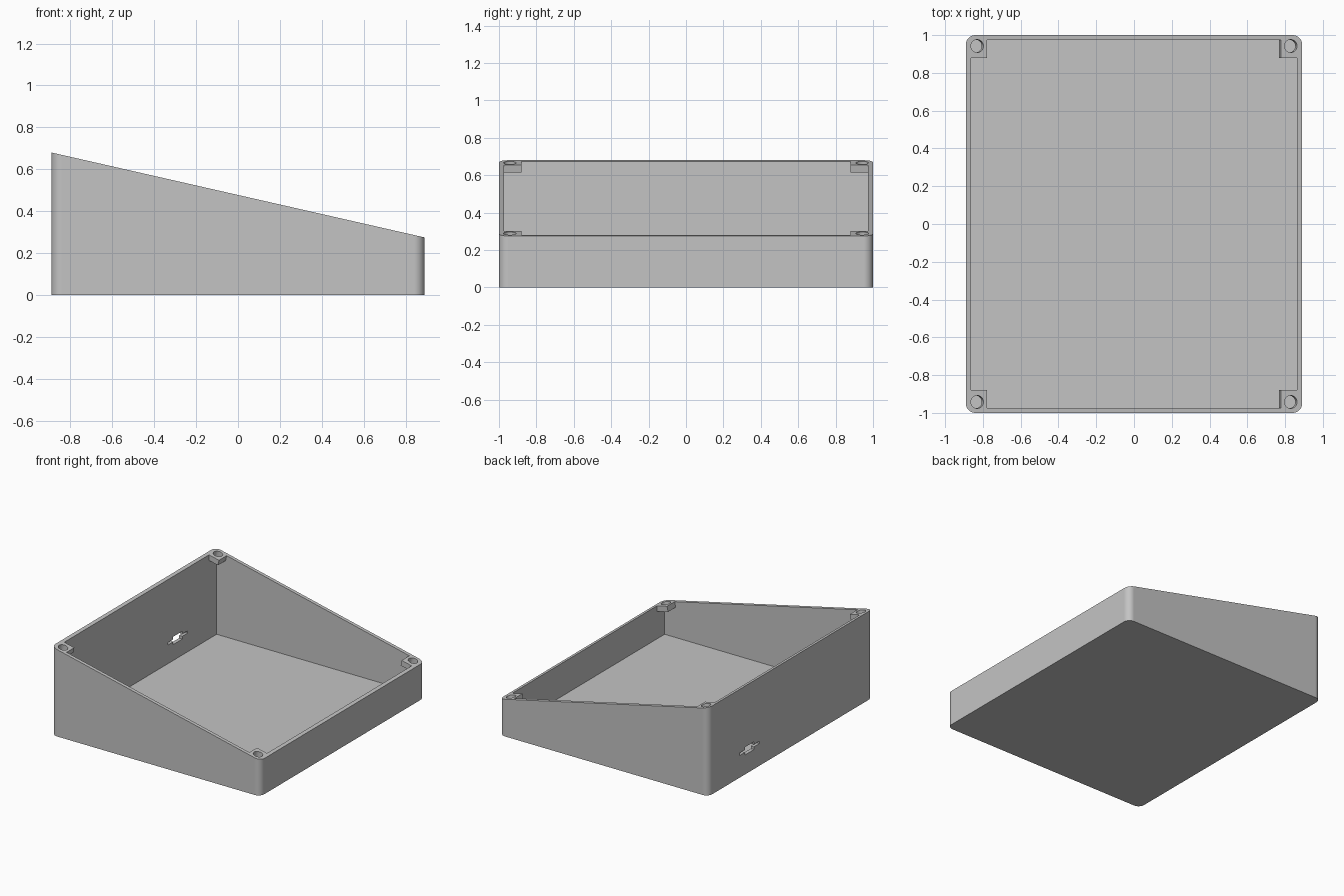
import bpy, bmesh, math
from mathutils import Matrix

cube = bpy.data.objects.get("Cube")
if cube:
    bpy.data.objects.remove(cube, do_unlink=True)

# Main sizes
HX, HY = 0.89, 1.0
WALL, CORNER = 0.027, 0.05
TALL, LOW = 0.68, 0.275
MID = (TALL + LOW) / 2
SLOPE = (TALL - LOW) / (2 * HX)
TILT = math.atan(SLOPE)
RIM = Matrix.Translation((0, 0, MID)) @ Matrix.Rotation(TILT, 4, 'Y')  # frame lying on the rim

grey = bpy.data.materials.new("plain grey")
grey.use_nodes = True
grey.diffuse_color = (0.55, 0.55, 0.55, 1)
bsdf = next(n for n in grey.node_tree.nodes if n.type == 'BSDF_PRINCIPLED')
bsdf.inputs["Base Color"].default_value = grey.diffuse_color


def finish(name, bm):
    mesh = bpy.data.meshes.new(name)
    bm.to_mesh(mesh)
    bm.free()
    obj = bpy.data.objects.new(name, mesh)
    bpy.context.collection.objects.link(obj)
    mesh.materials.append(grey)
    return obj


def box_mesh(lo, hi, frame=Matrix()):
    bm = bmesh.new()
    size = [b - a for a, b in zip(lo, hi)]
    mid = [(a + b) / 2 for a, b in zip(lo, hi)]
    m = frame @ Matrix.Translation(mid) @ Matrix.Diagonal((*size, 1))
    bmesh.ops.create_cube(bm, size=1, matrix=m)
    return bm


def cut(target, cutter):
    mod = target.modifiers.new("cut", 'BOOLEAN')
    mod.operation, mod.solver, mod.object = 'DIFFERENCE', 'EXACT', cutter
    bpy.context.view_layer.objects.active = target
    bpy.ops.object.modifier_apply(modifier=mod.name)
    bpy.data.objects.remove(cutter, do_unlink=True)


# Wedge body with rounded upright corners and sloping top
bm = box_mesh((-HX, -HY, 0), (HX, HY, 1))
upright = [e for e in bm.edges if abs(e.verts[0].co.z - e.verts[1].co.z) > 0.5]
bmesh.ops.bevel(bm, geom=upright, offset=CORNER, segments=10, profile=0.5, affect='EDGES')
for v in bm.verts:
    if v.co.z > 0.5:
        v.co.z = MID - SLOPE * v.co.x
case = finish("enclosure_body", bm)

# Cavity, leaving a screw block in each corner
cavity = finish("cavity", box_mesh((WALL - HX, WALL - HY, WALL), (HX - WALL, HY - WALL, 0.9)))
corners = [(sx, sy) for sx in (-1, 1) for sy in (-1, 1)]
for sx, sy in corners:
    xs = sorted((sx * 0.778 / math.cos(TILT), sx * 1.2))
    ys = sorted((sy * 0.88, sy * 1.2))
    block = box_mesh((xs[0], ys[0], -0.042), (xs[1], ys[1], 0.8), RIM)
    cut(cavity, finish("screw_block", block))
cut(case, cavity)

# Screw holes square to the sloping rim
for sx, sy in corners:
    bm = bmesh.new()
    place = RIM @ Matrix.Translation((sx * 0.83 / math.cos(TILT), sy * 0.942, 0))
    bmesh.ops.create_cone(bm, cap_ends=True, segments=32, radius1=0.034,
                          radius2=0.034, depth=0.09, matrix=place)
    cut(case, finish("screw_hole", bm))

# Cable port in the tall wall: a socket opening with thin side slots
for half_width, half_height in ((0.055, 0.03), (0.12, 0.009)):
    cut(case, finish("cable_port", box_mesh(
        (-HX - 0.1, 0.5 - half_width, 0.18 - half_height),
        (-HX + 0.1, 0.5 + half_width, 0.18 + half_height))))

# Smooth corners, crisp edges
bpy.ops.object.select_all(action='DESELECT')
case.select_set(True)
bpy.context.view_layer.objects.active = case
bpy.ops.object.shade_smooth_by_angle(angle=math.radians(30))
weighted = case.modifiers.new("even shading", 'WEIGHTED_NORMAL')
weighted.keep_sharp = True
